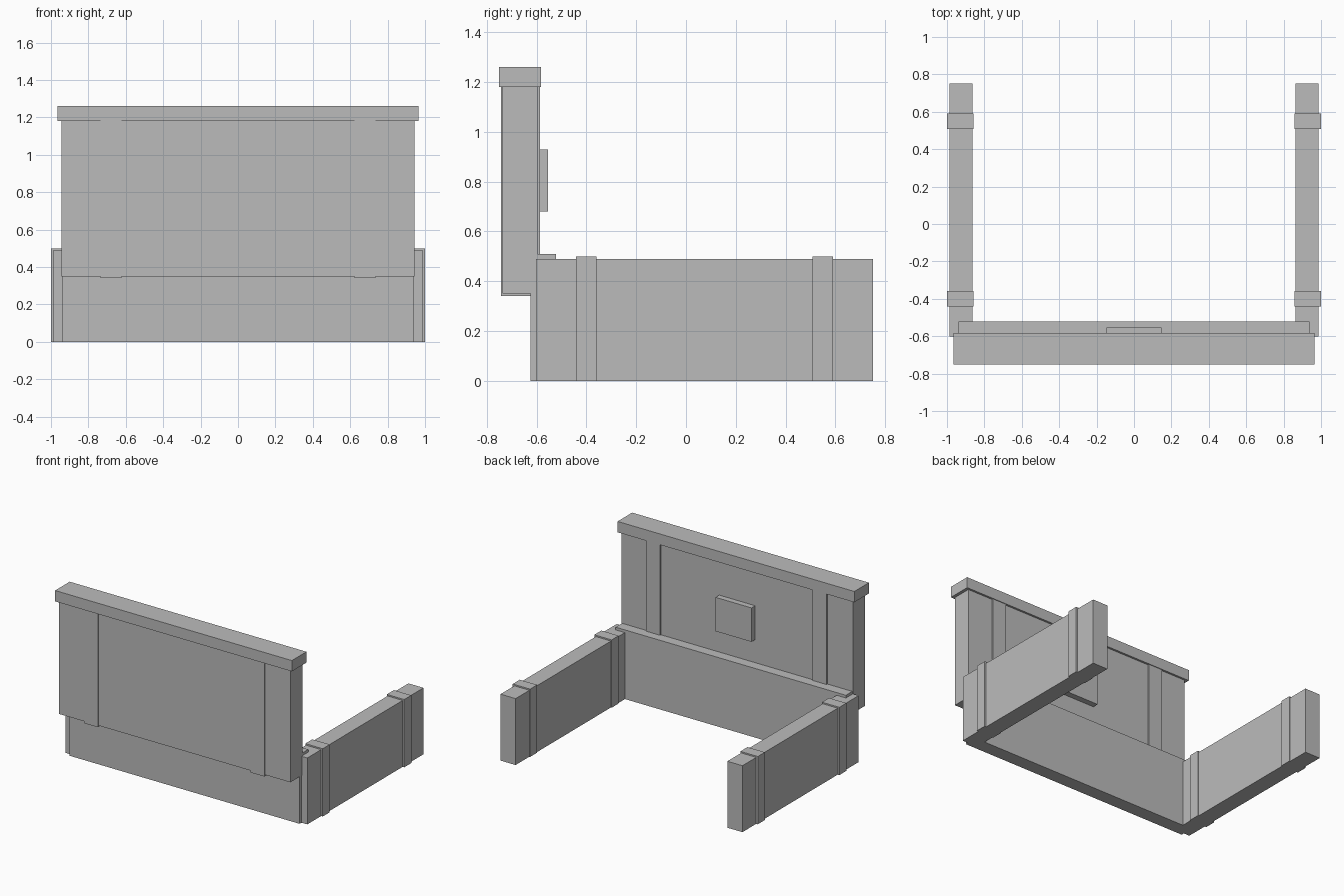
import bpy
import bmesh
from mathutils import Vector

cube = bpy.data.objects.get("Cube")
if cube:
    bpy.data.objects.remove(cube, do_unlink=True)

grey = bpy.data.materials.new("plain grey")
grey.use_nodes = True
colour = (0.5, 0.5, 0.5, 1)
grey.diffuse_color = colour
grey.node_tree.nodes["Principled BSDF"].inputs["Base Color"].default_value = colour


def box(name, x, y, z):
    """Box spanning the given (low, high) ranges."""
    lo, hi = (Vector(c) for c in zip(x, y, z))
    bm = bmesh.new()
    bmesh.ops.create_cube(bm, size=1)
    bmesh.ops.scale(bm, vec=hi - lo, verts=bm.verts)
    mesh = bpy.data.meshes.new(name)
    bm.to_mesh(mesh)
    bm.free()
    mesh.materials.append(grey)
    obj = bpy.data.objects.new(name, mesh)
    obj.location = (lo + hi) / 2
    bpy.context.collection.objects.link(obj)


def pair(name, x, y, z):
    """The same box on both sides of the middle."""
    box("left_" + name, x, y, z)
    box("right_" + name, (-x[1], -x[0]), y, z)


# Tall board with its cap and the small plaque on the inner side
box("upper_panel", (-0.943, 0.943), (-0.737, -0.597), (0.35, 1.18))
box("top_cap", (-0.966, 0.966), (-0.752, -0.582), (1.18, 1.26))
box("plaque", (-0.147, 0.147), (-0.60, -0.554), (0.68, 0.93))

# Upright battens wrapping the tall board
pair("batten", (0.623, 0.736), (-0.744, -0.587), (0.34, 1.18))

# Low wall under the board
box("lower_wall", (-0.939, 0.939), (-0.624, -0.522), (0, 0.51))

# Side walls, each wrapped by two bands
pair("side_wall", (0.864, 0.987), (-0.602, 0.752), (0, 0.49))
for place, y in (("front", -0.40), ("back", 0.55)):
    pair(place + "_band", (0.858, 1.0), (y - 0.041, y + 0.041), (0, 0.50))
